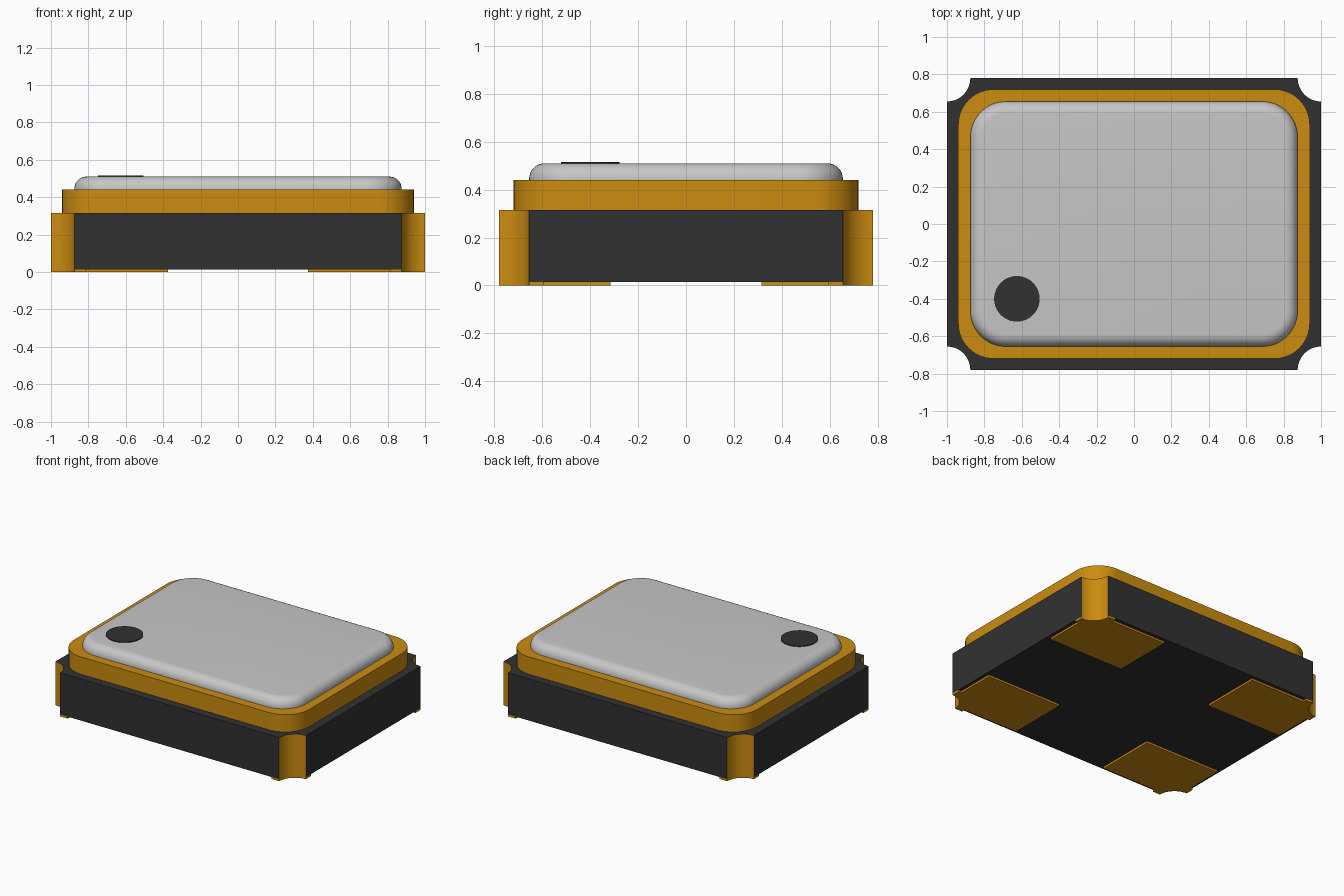
import bpy, bmesh, math

cube = bpy.data.objects.get("Cube")
if cube:
    bpy.data.objects.remove(cube, do_unlink=True)


def make_material(name, rgb):
    m = bpy.data.materials.new(name)
    m.use_nodes = True
    colour = (*rgb, 1.0)
    m.diffuse_color = colour
    m.node_tree.nodes["Principled BSDF"].inputs["Base Color"].default_value = colour
    return m


BLACK = make_material("black ceramic", (0.031, 0.031, 0.031))
GOLD = make_material("gold plating", (0.60, 0.262, 0.005))
SILVER = make_material("silver lid", (0.57, 0.57, 0.57))

HX, HY = 1.0, 0.78       # half size of the base
NOTCH = 0.125            # radius of the corner notches
PAD_Z, BASE_Z, RIM_Z, LID_Z = 0.014, 0.315, 0.44, 0.51


def arc(cx, cy, r, start, end, steps=12):
    angles = [math.radians(start + (end - start) * i / steps) for i in range(steps + 1)]
    return [(cx + r * math.cos(a), cy + r * math.sin(a)) for a in angles]


def rounded_rect(hx, hy, r):
    pts = []
    for sx, sy, a in ((1, 1, 0), (-1, 1, 90), (-1, -1, 180), (1, -1, 270)):
        pts += arc(sx * (hx - r), sy * (hy - r), r, a, a + 90)
    return pts


def loft(name, rings, materials, rule=None):
    """Skin a stack of (outline, z) rings and cap both ends."""
    bm = bmesh.new()
    loops = [[bm.verts.new((x, y, z)) for x, y in outline] for outline, z in rings]
    for low, high in zip(loops, loops[1:]):
        n = len(low)
        for i in range(n):
            j = (i + 1) % n
            bm.faces.new((low[i], low[j], high[j], high[i]))
    bm.faces.new(loops[0][::-1])
    bm.faces.new(loops[-1])
    bmesh.ops.recalc_face_normals(bm, faces=bm.faces)
    for f in bm.faces:
        f.material_index = rule(f) if rule else 0
    mesh = bpy.data.meshes.new(name)
    bm.to_mesh(mesh)
    bm.free()
    for m in materials:
        mesh.materials.append(m)
    ob = bpy.data.objects.new(name, mesh)
    bpy.context.collection.objects.link(ob)
    bpy.ops.object.select_all(action="DESELECT")
    ob.select_set(True)
    bpy.context.view_layer.objects.active = ob
    bpy.ops.object.shade_smooth_by_angle(angle=math.radians(35))
    return ob


# Ceramic base with plated quarter-round corner notches
base_outline = []
for sx, sy, a in ((1, 1, 270), (-1, 1, 360), (-1, -1, 90), (1, -1, 180)):
    base_outline += arc(sx * HX, sy * HY, NOTCH, a, a - 90)


def notch_is_gold(face):
    c = face.calc_center_median()
    in_corner = abs(c.x) > HX - NOTCH and abs(c.y) > HY - NOTCH
    return 1 if in_corner else 0


loft("base", [(base_outline, PAD_Z), (base_outline, BASE_Z)], [BLACK, GOLD], notch_is_gold)

# Contact pads: a rectangle joined to a collar around each notch
COLLAR, INSET = 0.185, 0.025
swing = math.degrees(math.asin(INSET / COLLAR))
pad = [(0.375, 0.315), (HX - INSET, 0.315)]
pad += arc(HX, HY, COLLAR, 270 - swing, 270, 2)
pad += arc(HX, HY, NOTCH, 270, 180)
pad += arc(HX, HY, COLLAR, 180, 180 + swing, 2)
pad += [(0.375, HY - INSET)]
for side, sx in (("left", 1), ("right", -1)):
    for end, sy in (("back", 1), ("front", -1)):
        outline = [(x * sx, y * sy) for x, y in pad]
        loft(f"pad_{end}_{side}", [(outline, 0), (outline, PAD_Z)], [GOLD])

# Gold seal rim
rim = rounded_rect(0.94, 0.72, 0.19)
loft("seal_rim", [(rim, BASE_Z), (rim, RIM_Z)], [GOLD])

# Metal lid with a rolled upper edge
ROLL = 0.065
lid_rings = [(rounded_rect(0.875, 0.655, 0.19), RIM_Z)]
for i in range(9):
    a = math.radians(90 * i / 8)
    inset = ROLL * (1 - math.cos(a))
    ring = rounded_rect(0.875 - inset, 0.655 - inset, 0.19 - inset)
    lid_rings.append((ring, LID_Z - ROLL + ROLL * math.sin(a)))
loft("lid", lid_rings, [SILVER])

# Orientation dot
dot = arc(-0.626, -0.4, 0.122, 0, 360, 48)[:-1]
loft("orientation_dot", [(dot, LID_Z), (dot, LID_Z + 0.006)], [BLACK])
